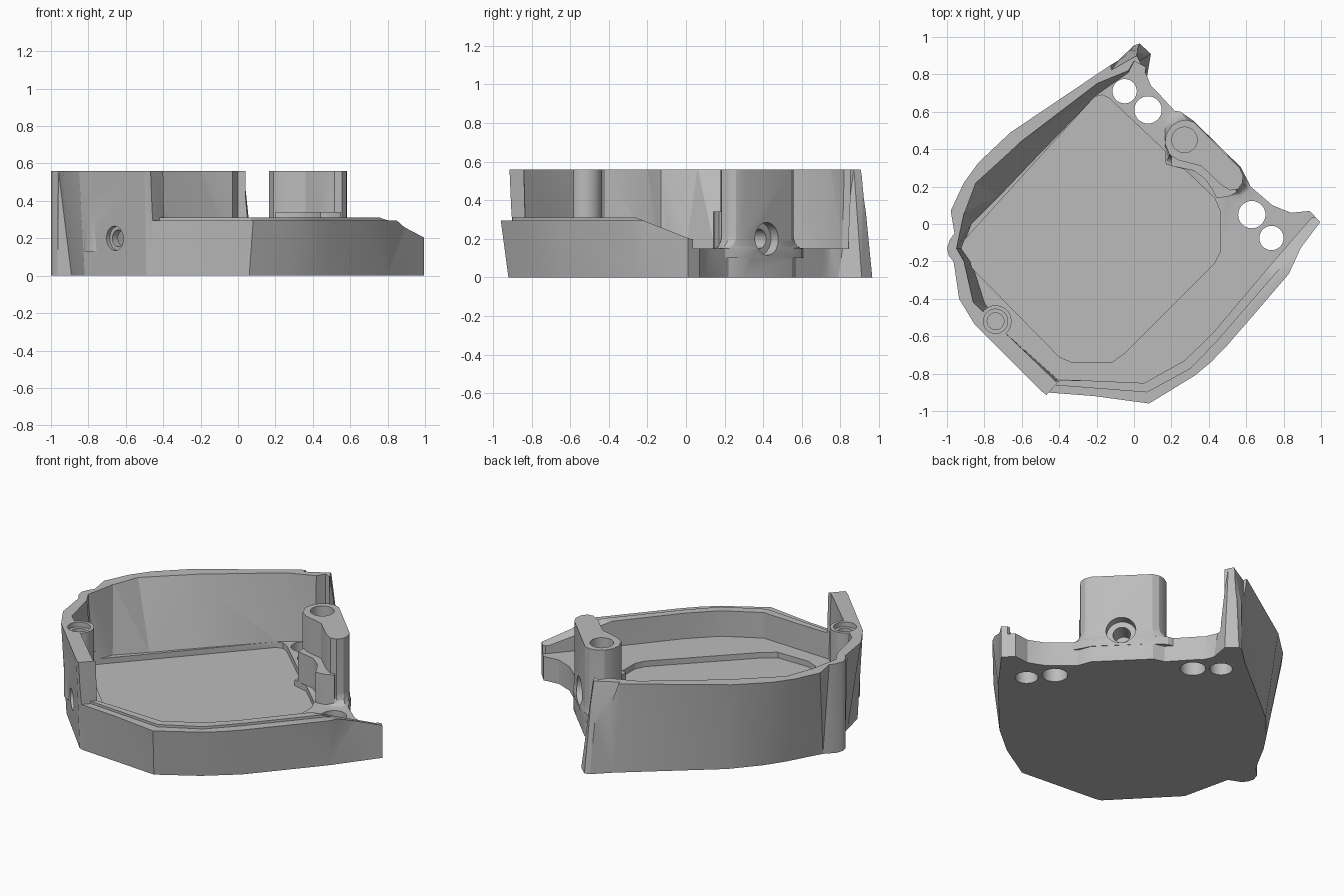
import bpy, bmesh, math
from mathutils import Vector, Matrix

old = bpy.data.objects.get("Cube")
if old:
    bpy.data.objects.remove(old, do_unlink=True)

grey = bpy.data.materials.new("mid grey plastic")
grey.use_nodes = True
grey.diffuse_color = (0.5, 0.5, 0.5, 1)
grey.node_tree.nodes["Principled BSDF"].inputs["Base Color"].default_value = (0.5, 0.5, 0.5, 1)


def finish(name, bm):
    bmesh.ops.triangulate(bm, faces=[f for f in bm.faces if len(f.verts) == 4])
    bmesh.ops.recalc_face_normals(bm, faces=bm.faces)
    mesh = bpy.data.meshes.new(name)
    bm.to_mesh(mesh)
    bm.free()
    mesh.materials.append(grey)
    obj = bpy.data.objects.new(name, mesh)
    bpy.context.collection.objects.link(obj)
    return obj


def loft(name, *rings):
    """Solid through (outline, height) rings with equal point counts."""
    bm = bmesh.new()
    loops = [[bm.verts.new((x, y, z)) for x, y in outline] for outline, z in rings]
    bm.faces.new(loops[0])
    bm.faces.new(loops[-1])
    for a, b in zip(loops, loops[1:]):
        for i in range(len(a)):
            j = (i + 1) % len(a)
            bm.faces.new((a[i], a[j], b[j], b[i]))
    return finish(name, bm)


def prism(name, outline, z0, z1):
    return loft(name, (outline, z0), (outline, z1))


def rod(name, start, end, radius):
    start, end = Vector(start), Vector(end)
    bm = bmesh.new()
    turn = (end - start).to_track_quat('Z', 'Y').to_matrix().to_4x4()
    bmesh.ops.create_cone(bm, cap_ends=True, segments=32, radius1=radius, radius2=radius,
                          depth=(end - start).length,
                          matrix=Matrix.Translation((start + end) / 2) @ turn)
    return finish(name, bm)


def combine(target, tool, operation):
    mod = target.modifiers.new(operation, 'BOOLEAN')
    mod.object, mod.operation, mod.solver = tool, operation, 'EXACT'
    bpy.context.view_layer.objects.active = target
    bpy.ops.object.modifier_apply(modifier=mod.name)
    bpy.data.objects.remove(tool, do_unlink=True)


# Flared outer shell: the bottom outline is a little smaller than the top
back = [(.07, .79), (.09, .74), (.13, .7), (.25, .57), (.32, .55), (.57, .3), (.6, .22),
        (.74, .1), (.84, .06), (.94, .07), (.995, .01)]
bump = [(-.965, -.2), (-.99, -.17), (-1, -.13), (-.985, -.085)]
low = back + [(.8, -.25), (.47, -.63), (.29, -.78), (.06, -.92), (-.46, -.88), (-.49, -.87),
              (-.82, -.53), (-.855, -.38), (-.89, -.23)] + bump + [
              (-.93, -.03), (-.89, .04), (-.82, .17), (-.74, .29), (-.6, .45), (-.1, .86),
              (0, .955), (.03, .965), (.09, .91)]
high = back + [(.85, -.285), (.52, -.67), (.36, -.835), (.1, -.995), (-.46, -.92), (-.5, -.89),
               (-.85, -.54), (-.935, -.4), (-.96, -.23)] + bump + [
               (-.96, -.05), (-.98, .07), (-.91, .22), (-.83, .33), (-.66, .49), (-.14, .84),
               (-.03, .91), (.01, .91), (.03, .87)]
body = loft("housing", (low, 0), (high, .56))

# Main cavity, open towards the back
open_side = [(.06, .84), (.2, .95), (1.2, .5), (1.1, .05), (.95, .035)]
front_side = [(.72, -.23), (.42, -.585), (.27, -.73), (.055, -.85)]
cav_low = [(-.41, -.83), (-.68, -.59), (-.8, -.42), (-.87, -.2), (-.92, -.13), (-.87, 0),
           (-.72, .15), (-.52, .36), (-.2, .69), (-.03, .81), (0, .87)] + open_side + front_side
cav_high = [(-.42, -.84), (-.68, -.59), (-.86, -.42), (-.91, -.2), (-.95, -.13), (-.91, .06),
            (-.85, .22), (-.62, .43), (-.2, .75), (-.03, .82), (0, .87)] + open_side + front_side
combine(body, loft("cavity", (cav_low, .15), (cav_high, .57)), 'DIFFERENCE')

# Rounded square pocket in the floor
pocket = [(-.93, -.17), (-.94, -.13), (-.92, -.1), (-.21, .68), (-.17, .69), (-.13, .67), (.43, .14),
          (.46, .07), (.46, -.15), (.43, -.21), (-.05, -.69), (-.12, -.74), (-.33, -.74), (-.4, -.71)]
combine(body, prism("pocket", pocket, .115, .2), 'DIFFERENCE')

# Lower front wall, with an outer rim slightly below its inner lip
step = [(-.5, -.95), (-.4, -.84), (-.3, -.7), (.5, 0), (1.2, .1), (1.2, -1.1), (-.5, -1.1)]
combine(body, prism("front_step", step, .31, .8), 'DIFFERENCE')
rim = [(-.5, -.95), (-.42, -.862), (.07, -.9), (.3, -.775), (.45, -.62), (.77, -.25),
       (1.2, .1), (1.2, -1.1), (-.5, -1.1)]
combine(body, prism("front_rim", rim, .295, .4), 'DIFFERENCE')

# Sloping end of the front wall
bm = bmesh.new()
ridge = [(-.26, .31), (.02, .2), (.2, .2), (.2, .8), (-.26, .8)]
ends = [[bm.verts.new((x, y, z)) for y, z in ridge] for x in (.6, 1.2)]
for ring in ends:
    bm.faces.new(ring)
for i in range(len(ridge)):
    j = (i + 1) % len(ridge)
    bm.faces.new((ends[0][i], ends[0][j], ends[1][j], ends[1][i]))
combine(body, finish("wing_slope", bm), 'DIFFERENCE')

# Slanted corner at the back tip of the tall wall
combine(body, loft("tip_slant", ([(.03, .955), (.03, 1.1), (-.06, 1.1), (-.03, .945)], .2),
                   ([(.01, .89), (.03, 1.1), (-.2, 1.1), (-.13, .81)], .6)), 'DIFFERENCE')

# Back tower with curved flares where it meets the floor edge
tower = [(.165, .43), (.172, .48), (.2, .525), (.24, .55), (.28, .557), (.32, .545), (.565, .3),
         (.583, .26), (.58, .22), (.555, .185), (.515, .18), (.465, .21), (.36, .31), (.24, .34),
         (.19, .37)]
foot = [(.165, .43), (.165, .5), (.17, .56), (.19, .61), (.25, .6), (.32, .55), (.57, .305),
        (.62, .21), (.63, .17), (.57, .15), (.5, .14), (.44, .15), (.36, .27), (.24, .3),
        (.17, .32)]
rings = [(foot, .1)]
for step_index in range(6):
    angle = math.radians(90) * step_index / 5
    blend = math.sin(angle)
    outline = [(fx + (tx - fx) * blend, fy + (ty - fy) * blend)
               for (fx, fy), (tx, ty) in zip(foot, tower)]
    rings.append((outline, .15 + .07 * (1 - math.cos(angle))))
combine(body, loft("tower", *rings, (tower, .56)), 'UNION')

# Lower shelf on the inner side of the tower
shelf = [(.2, .4), (.2, .31), (.25, .3), (.32, .285), (.38, .24), (.415, .19), (.44, .14),
         (.5, .145), (.55, .17), (.5, .3), (.3, .45)]
combine(body, prism("tower_shelf", shelf, .1, .34), 'UNION')

# Front screw post
combine(body, rod("post", (-.74, -.52, .13), (-.74, -.52, .56), .085), 'UNION')

# Vertical holes: four through the floor, blind ones in tower and post
for x, y, r, z in [(-.05, .71, .065, -.1), (.075, .61, .073, -.1), (.63, .05, .073, -.1),
                   (.735, -.075, .065, -.1), (.27, .45, .068, .36), (-.74, -.52, .045, .3),
                   (-.74, -.52, .065, .53)]:
    combine(body, rod("drill", (x, y, z), (x, y, .7), r), 'DIFFERENCE')

# Diagonal screw holes through tower and front wall
for x, y, z, sign, r, depth in [(.45, .42, .2, 1, .085, .04), (.45, .42, .2, 1, .05, .12),
                                (-.66, -.71, .2, -1, .065, .02), (-.66, -.71, .2, -1, .045, .1)]:
    a = (x - sign * depth, y - sign * depth, z)
    b = (x + sign * .15, y + sign * .15, z)
    combine(body, rod("side_drill", a, b, r), 'DIFFERENCE')

bpy.ops.object.select_all(action='DESELECT')
body.select_set(True)
bpy.context.view_layer.objects.active = body
bpy.ops.object.shade_smooth_by_angle(angle=math.radians(25))
